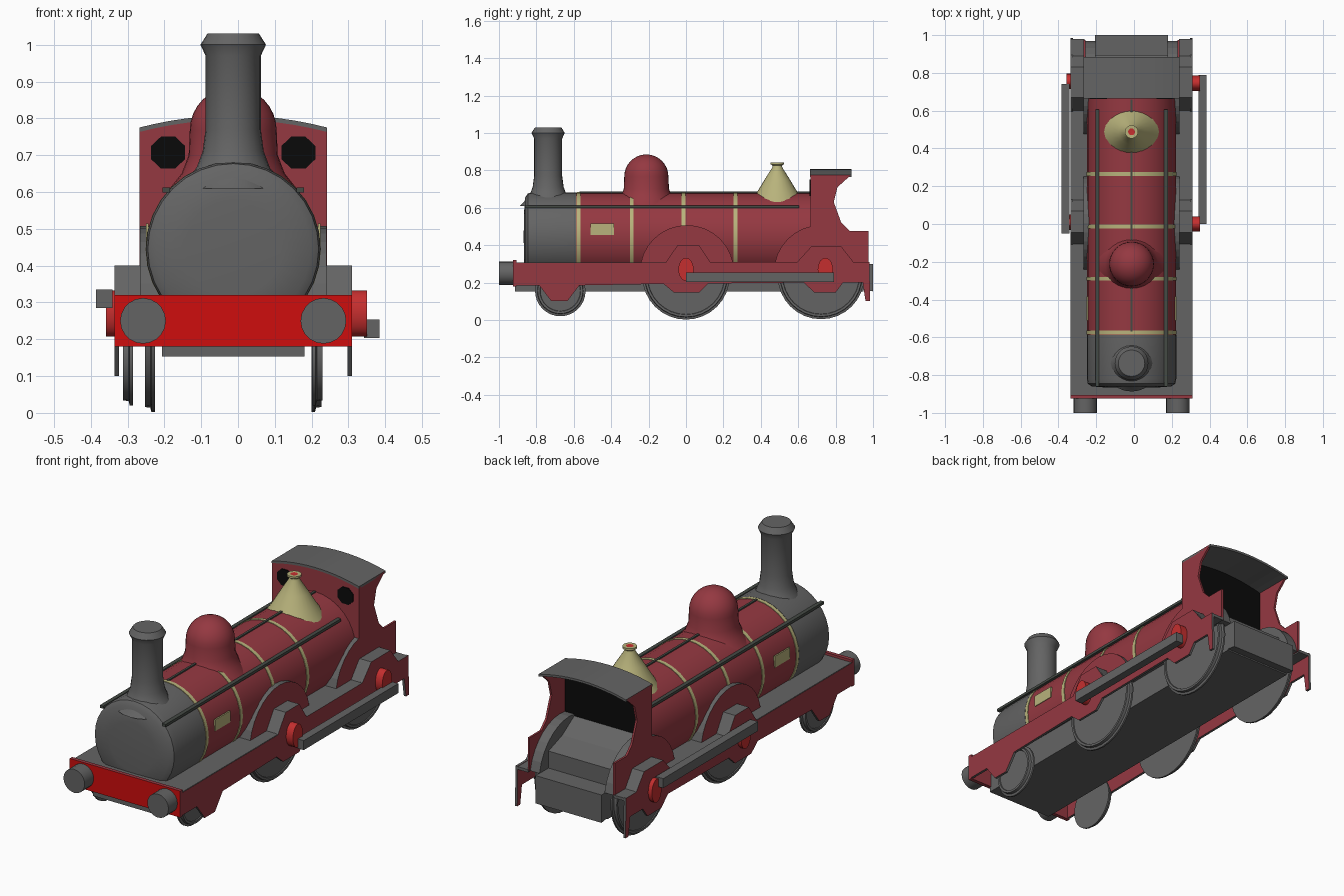
import bpy, bmesh, math
from mathutils import Matrix, Vector

if "Cube" in bpy.data.objects:
    bpy.data.objects.remove(bpy.data.objects["Cube"])

CX = -0.013            # body centre line
BZ = 0.445             # boiler axis height


def mat(name, r, g, b):
    m = bpy.data.materials.new(name)
    m.diffuse_color = (r, g, b, 1)
    m.use_nodes = True
    m.node_tree.nodes["Principled BSDF"].inputs["Base Color"].default_value = m.diffuse_color
    return m


GREY = mat("iron grey", 0.127, 0.127, 0.127)
RED = mat("crimson", 0.30, 0.04, 0.053)
BEAM = mat("bright red", 0.62, 0.004, 0.004)
BOSS = mat("boss red", 0.56, 0.028, 0.028)
CREAM = mat("cream", 0.48, 0.45, 0.20)
BLACK = mat("black", 0.003, 0.003, 0.003)
DARK = mat("dark rail", 0.06, 0.07, 0.06)


def finish(name, bm, mats, rule=None, smooth=False):
    """Turn a bmesh into an object, colouring faces by a rule."""
    bmesh.ops.recalc_face_normals(bm, faces=bm.faces)
    bm.normal_update()
    if rule:
        for f in bm.faces:
            f.material_index = rule(f)
    me = bpy.data.meshes.new(name)
    bm.to_mesh(me)
    bm.free()
    ob = bpy.data.objects.new(name, me)
    bpy.context.collection.objects.link(ob)
    for m in mats:
        me.materials.append(m)
    if smooth:
        bpy.ops.object.select_all(action='DESELECT')
        ob.select_set(True)
        bpy.context.view_layer.objects.active = ob
        bpy.ops.object.shade_smooth_by_angle(angle=math.radians(35))
    return ob


def prism(name, pts, a, b, mats, axis='x', rule=None):
    """Extrude a profile: (y, z) points along x, or (x, z) points along y."""
    bm = bmesh.new()
    place = (lambda p, t: (t, p[0], p[1])) if axis == 'x' else (lambda p, t: (p[0], t, p[1]))
    lo = [bm.verts.new(place(p, a)) for p in pts]
    hi = [bm.verts.new(place(p, b)) for p in pts]
    bm.faces.new(lo)
    bm.faces.new(hi)
    for i in range(len(pts)):
        j = (i + 1) % len(pts)
        bm.faces.new((lo[i], lo[j], hi[j], hi[i]))
    return finish(name, bm, mats, rule)


def box(name, x0, x1, y0, y1, z0, z1, mats, rule=None):
    return prism(name, [(y0, z0), (y1, z0), (y1, z1), (y0, z1)], x0, x1, mats, rule=rule)


def lathe(name, prof, origin, mats, axis='z', n=32, rule=None, squash=1.0):
    """Revolve (radius, distance) points around an axis through origin."""
    bm = bmesh.new()
    vs = [bm.verts.new((r, 0, h)) for r, h in prof]
    es = [bm.edges.new(p) for p in zip(vs, vs[1:])]
    bmesh.ops.spin(bm, geom=vs + es, cent=(0, 0, 0), axis=(0, 0, 1),
                   angle=math.tau, steps=n, use_duplicate=False)
    bmesh.ops.remove_doubles(bm, verts=bm.verts, dist=1e-5)
    if axis == 'y':
        bm.transform(Matrix.Rotation(-math.pi / 2, 4, 'X'))
    elif axis == 'x':
        bm.transform(Matrix.Rotation(math.pi / 2, 4, 'Y'))
    for v in bm.verts:
        v.co.y *= squash
        v.co += Vector(origin)
    return finish(name, bm, mats, rule, True)


def disc(r, a, b):
    return [(0, a), (r, a), (r, b), (0, b)]


side_rule = lambda f: 1 if abs(f.normal.x) > 0.8 else 0

# boiler, smokebox, bands
lathe("boiler", disc(0.235, -0.59, 0.67), (CX, 0, BZ), [RED], 'y')
lathe("smokebox", [(0, -0.868), (0.13, -0.866), (0.21, -0.86), (0.232, -0.845),
                   (0.237, -0.82), (0.237, -0.588), (0, -0.588)], (CX, 0, BZ), [GREY], 'y')
for y in (-0.575, -0.29, -0.013, 0.265):
    lathe("boiler_band", disc(0.238, y - 0.01, y + 0.01), (CX, 0, BZ), [CREAM], 'y')
box("top_seam", CX - 0.006, CX + 0.006, -0.57, 0.66, 0.66, 0.686, [DARK])

# chimney, dome, safety valve
lathe("chimney", [(0.15, 0.61), (0.10, 0.665), (0.083, 0.71), (0.075, 0.77), (0.075, 0.97),
                  (0.089, 1.0), (0.07, 1.03), (0, 1.03)], (CX, -0.737, 0), [GREY], n=24)
arc = [(0.118 * math.cos(t * math.pi / 16), 0.767 + 0.118 * math.sin(t * math.pi / 16))
       for t in range(8)]
lathe("steam_dome", [(0.18, 0.60), (0.14, 0.65), (0.121, 0.70)] + arc + [(0, 0.885)],
      (CX, -0.212, 0), [RED])
lathe("safety_valve", [(0.145, 0.63), (0.11, 0.68), (0.068, 0.75), (0.027, 0.815),
                       (0.025, 0.825), (0.035, 0.832), (0.035, 0.842), (0.018, 0.842), (0, 0.838)],
      (CX, 0.488, 0), [CREAM, BOSS], n=24,
      rule=lambda f: int(f.calc_center_median().z > 0.835
                         and (f.calc_center_median().xy - Vector((CX, 0.488))).length < 0.016))

# main chassis, footplate and front beam
box("underframe", CX - 0.193, CX + 0.193, -0.915, 0.95, 0.153, 0.30, [GREY])
box("footplate", CX - 0.321, CX + 0.321, -0.915, 0.67, 0.293, 0.307, [GREY], None)
box("buffer_beam", CX - 0.323, CX + 0.323, -0.925, -0.905, 0.18, 0.32, [RED, BEAM],
    lambda f: int(f.normal.y < -0.5))
prism("cab_backhead", [(0.67, 0.2), (1.0, 0.153), (1.0, 0.30), (0.895, 0.30), (0.895, 0.39),
                       (0.78, 0.43), (0.67, 0.50)], CX - 0.193, CX + 0.193, [GREY])

frame = [(-0.92, 0.305), (-0.11, 0.305), (-0.045, 0.4), (0.07, 0.4), (0.13, 0.31), (0.595, 0.31),
         (0.67, 0.393), (0.83, 0.393), (0.895, 0.31), (0.98, 0.31), (0.985, 0.1), (0.96, 0.1),
         (0.945, 0.2), (0.84, 0.2), (0.80, 0.147), (0.685, 0.147), (0.63, 0.2), (0.12, 0.195),
         (0.07, 0.147), (-0.065, 0.147), (-0.12, 0.193), (-0.57, 0.185), (-0.635, 0.1),
         (-0.72, 0.1), (-0.785, 0.185), (-0.92, 0.185)]
cab_side = [(0.665, 0.3), (0.975, 0.3), (0.975, 0.475), (0.875, 0.475), (0.83, 0.52),
            (0.79, 0.63), (0.81, 0.71), (0.86, 0.755), (0.88, 0.775), (0.665, 0.775)]
humps = ([(-0.11, 0.3), (-0.045, 0.4), (0.07, 0.4), (0.13, 0.3)],
         [(0.595, 0.3), (0.67, 0.393), (0.83, 0.393), (0.895, 0.3)])

for s, tag in ((-1, "left"), (1, "right")):
    X = lambda d: CX + s * d
    # frames, axlebox humps and wheel splashers
    prism(tag + "_frame", frame, X(0.310), X(0.323), [GREY, RED], rule=side_rule)
    box(tag + "_rear_footplate", X(0.25), X(0.321), 0.66, 0.98, 0.293, 0.308, [GREY])
    for h in humps:
        prism(tag + "_axlebox_hump", h, X(0.25), X(0.3225), [GREY, RED], rule=side_rule)
    for y in (0.005, 0.722):
        pts = [(y + 0.252 * math.cos(i * math.pi / 16), 0.255 + 0.252 * math.sin(i * math.pi / 16))
               for i in range(1, 16)]
        pts = [(y + 0.248, 0.3)] + pts[1:-1] + [(y - 0.248, 0.3)]
        prism(tag + "_splasher", pts, X(0.19), X(0.2535), [GREY, RED],
              rule=lambda f: int(f.normal.x * s > 0.8))
    # cab side sheet and window
    prism(tag + "_cab_side", cab_side, X(0.244), X(0.255), [RED])
    win = [(X(0.177) + 0.05 * math.cos((i + 0.5) * math.pi / 4),
            0.707 + 0.047 * math.sin((i + 0.5) * math.pi / 4)) for i in range(8)]
    prism(tag + "_cab_window", win, 0.661, 0.667, [BLACK], 'y')
    # boiler handrail and side plate
    box(tag + "_handrail", X(0.172), X(0.192), -0.86, 0.605, 0.598, 0.612, [DARK])
    box(tag + "_side_plate", X(0.23), X(0.2375), -0.51, -0.385, 0.455, 0.515, [CREAM])
    # buffers
    lathe(tag + "_buffer", disc(0.062, -1.0, -0.92), (X(0.245), 0, 0.25), [GREY], 'y', 20)
    # wheels: flange on the inside, tread and inset face outside
    for y, z, r, xin in ((-0.672, 0.155, 0.135, 0.272 if s < 0 else 0.215),
                         (0.0, 0.236, 0.234, 0.213), (0.722, 0.236, 0.232, 0.213)):
        prof = [(0, 0), (r, 0), (r, s * 0.009), (r - 0.012, s * 0.012), (r - 0.014, s * 0.027),
                (r - 0.026, s * 0.027), (r - 0.028, s * 0.022), (0, s * 0.022)]
        lathe(tag + "_wheel", prof, (X(xin), y, z), [GREY], 'x', 32)
    # crank bosses and coupling rod, set a quarter turn apart
    by = (0.0, 0.745) if s > 0 else (0.01, 0.755)
    for y in by:
        lathe(tag + "_crank_boss", disc(0.062, s * 0.30, s * 0.363 if s > 0 else s * 0.345),
              (CX, 0, 0.27), [BOSS], 'x', 20, squash=0.66).location.y = y
    y0, z0 = (0.0, 0.203) if s > 0 else (-0.05, 0.285)
    box(tag + "_coupling_rod", X(0.355 if s > 0 else 0.328), X(0.397 if s > 0 else 0.372),
        y0, y0 + 0.79, z0, z0 + 0.05, [GREY])

# cab front sheet with arched top, and arched roof
arch = [(CX + 0.255 * t / 6, 0.808 - 0.033 * (t / 6) ** 2) for t in range(-6, 7)]
prism("cab_front", [(CX - 0.255, 0.3)] + [(x, z - 0.004) for x, z in arch] + [(CX + 0.255, 0.3)],
      0.665, 0.68, [RED, BLACK], 'y', lambda f: int(f.normal.y > 0.5))
prism("cab_roof", arch + [(x, z - 0.012) for x, z in reversed(arch)], 0.664, 0.885, [GREY], 'y')
